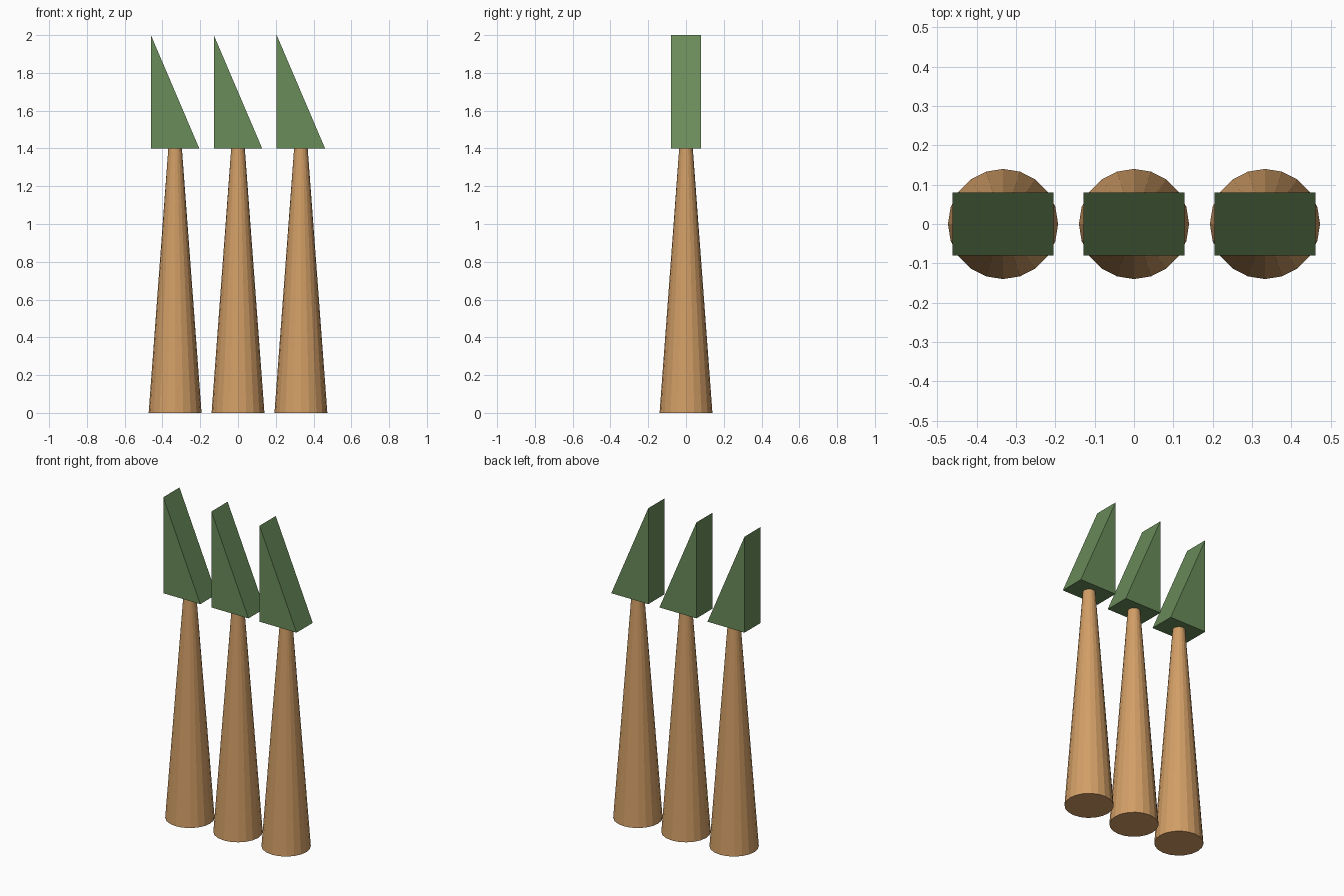
import bpy, bmesh

cube = bpy.data.objects.get("Cube")
if cube:
    bpy.data.objects.remove(cube, do_unlink=True)


def material(name, rgb):
    """Flat material from 0-255 sRGB values."""
    lin = [(c / 255 / 12.92) if c < 11 else ((c / 255 + 0.055) / 1.055) ** 2.4 for c in rgb]
    m = bpy.data.materials.new(name)
    m.use_nodes = True
    m.diffuse_color = (*lin, 1)
    m.node_tree.nodes["Principled BSDF"].inputs["Base Color"].default_value = (*lin, 1)
    return m


def add_object(name, bm, mat, x):
    bmesh.ops.recalc_face_normals(bm, faces=bm.faces)
    mesh = bpy.data.meshes.new(name)
    bm.to_mesh(mesh)
    bm.free()
    mesh.materials.append(mat)
    ob = bpy.data.objects.new(name, mesh)
    ob.location.x = x
    bpy.context.collection.objects.link(ob)


BROWN = material("light brown wood", (210, 158, 102))
GREEN = material("leaf green", (106, 140, 90))

SPACING = 0.333
BASE_R, TOP_R = 0.14, 0.036
TRUNK_H, TOTAL_H = 1.4, 2.0
HALF_X, HALF_Y = 0.128, 0.08


def trunk(name, x):
    """Tapered round trunk standing on the ground."""
    bm = bmesh.new()
    bmesh.ops.create_cone(bm, cap_ends=True, segments=20,
                          radius1=BASE_R, radius2=TOP_R, depth=TRUNK_H)
    bmesh.ops.translate(bm, verts=bm.verts, vec=(0, 0, TRUNK_H / 2))
    add_object(name, bm, BROWN, x)


def crown(name, x):
    """Right-angled wedge, upright on the -x side, sloping down to +x."""
    bm = bmesh.new()
    profile = [(-HALF_X, TRUNK_H), (HALF_X, TRUNK_H), (-HALF_X, TOTAL_H)]
    face = bm.faces.new([bm.verts.new((px, -HALF_Y, pz)) for px, pz in profile])
    ext = bmesh.ops.extrude_face_region(bm, geom=[face])
    moved = [v for v in ext["geom"] if isinstance(v, bmesh.types.BMVert)]
    bmesh.ops.translate(bm, verts=moved, vec=(0, 2 * HALF_Y, 0))
    add_object(name, bm, GREEN, x)


# Row of three trees
for i, side in enumerate(("right", "middle", "left")):
    x = (i - 1) * SPACING
    trunk(side + "_trunk", x)
    crown(side + "_crown", x)
